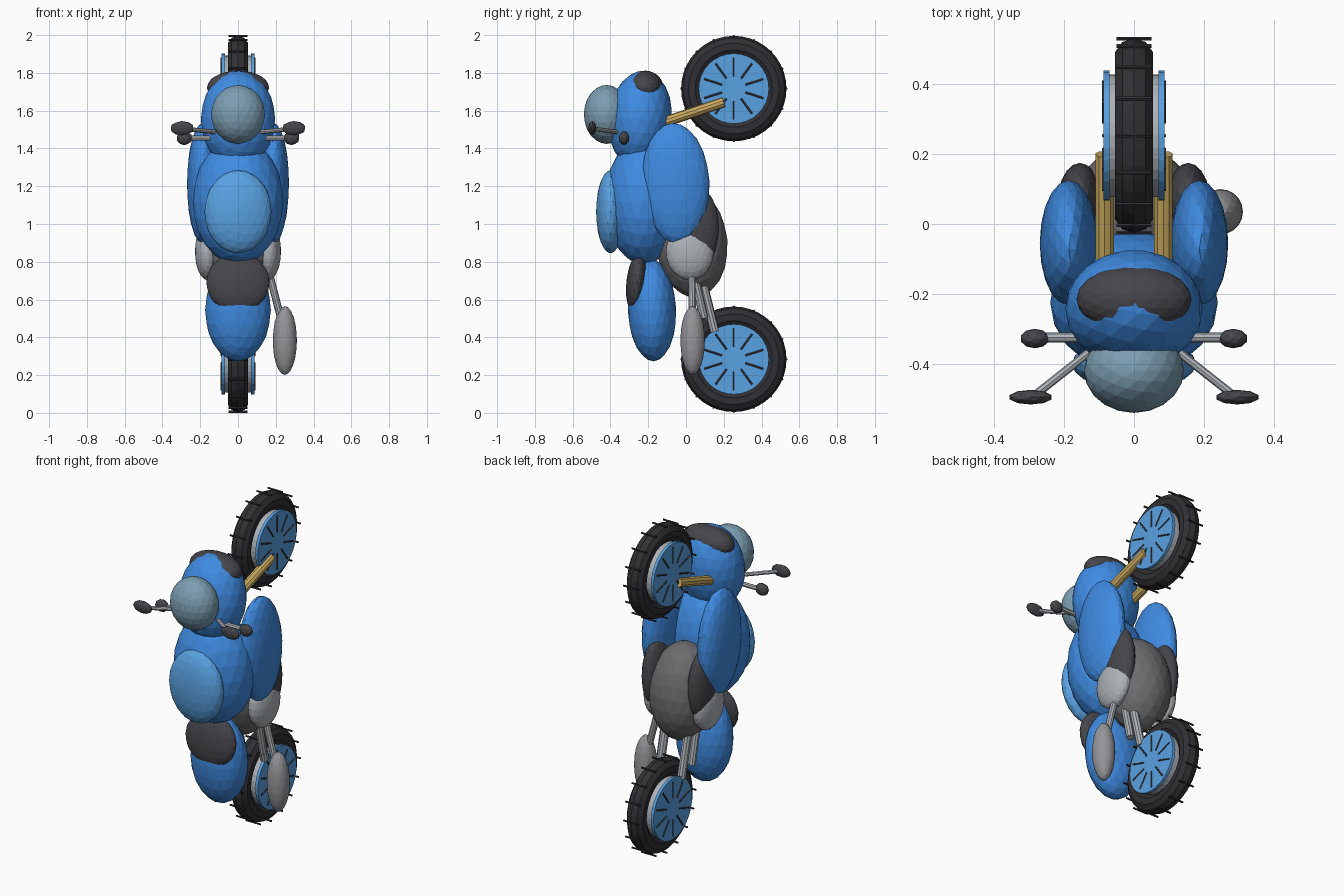
import bpy, math
from mathutils import Vector, Matrix

if "Cube" in bpy.data.objects:
    bpy.data.objects.remove(bpy.data.objects["Cube"])


def mat(name, r, g, b):
    m = bpy.data.materials.new(name)
    m.diffuse_color = (r, g, b, 1)
    m.use_nodes = True
    m.node_tree.nodes["Principled BSDF"].inputs["Base Color"].default_value = m.diffuse_color
    return m


BLUE = mat("paint_blue", 0.05, 0.26, 0.76)
SKY = mat("light_blue", 0.10, 0.36, 0.76)
GLASS = mat("lamp_glass", 0.20, 0.34, 0.44)
DARK = mat("dark_grey", 0.06, 0.06, 0.07)
RUBBER = mat("rubber", 0.03, 0.03, 0.035)
GREY = mat("engine_grey", 0.15, 0.15, 0.16)
STEEL = mat("steel", 0.42, 0.45, 0.48)
EXHAUST = mat("exhaust_grey", 0.30, 0.30, 0.32)
GOLD = mat("fork_gold", 0.62, 0.42, 0.12)


def finish(name, m):
    o = bpy.context.object
    o.name = name
    o.data.materials.append(m)
    return o


def egg(name, c, r, m, tilt=(0, 0, 0), sub=3):
    """Faceted ellipsoid with centre c, radii r and tilt in degrees."""
    bpy.ops.mesh.primitive_ico_sphere_add(
        subdivisions=sub, radius=1, location=c,
        rotation=[math.radians(t) for t in tilt])
    bpy.context.object.scale = r
    return finish(name, m)


def rod(name, a, b, r, m, sides=10):
    """Cylinder from a to b."""
    a, b = Vector(a), Vector(b)
    d = b - a
    bpy.ops.mesh.primitive_cylinder_add(
        vertices=sides, radius=r, depth=d.length, location=(a + b) / 2,
        rotation=d.to_track_quat('Z', 'Y').to_euler())
    return finish(name, m)


def side(s, p):
    return (s * p[0], p[1], p[2])


# Wheels: tyre, tread bars, hub, discs and spokes
def wheel(name, cy, cz):
    bpy.ops.mesh.primitive_torus_add(
        location=(0, cy, cz), rotation=(0, math.pi / 2, 0),
        major_segments=40, minor_segments=10, major_radius=0.222, minor_radius=0.057)
    finish(name + "_tyre", RUBBER)
    rod(name + "_hub", (-0.072, cy, cz), (0.072, cy, cz), 0.175, STEEL, 32)
    for i in range(16):
        a = i * math.tau / 16
        y, z = cy + 0.278 * math.cos(a), cz + 0.278 * math.sin(a)
        rod(name + "_tread", (-0.05, y, z), (0.05, y, z), 0.006, RUBBER, 6)
    for s in (-1, 1):
        rod(name + "_disc", (s * 0.070, cy, cz), (s * 0.088, cy, cz), 0.186, SKY, 32)
        for i in range(10):
            a = math.pi / 2 + i * math.tau / 10
            u = Vector((0, math.cos(a), math.sin(a)))
            c = Vector((s * 0.088, cy, cz))
            rod(name + "_spoke", c + u * 0.065, c + u * 0.165, 0.005, DARK, 6)


wheel("front_wheel", 0.253, 1.717)
wheel("rear_wheel", 0.253, 0.284)

# Central bodywork
egg("front_cowl", (0, -0.243, 1.555), (0.197, 0.168, 0.258), BLUE, (-6, 0, 0))
egg("windscreen", (0, -0.215, 1.722), (0.165, 0.095, 0.09), DARK)
egg("headlamp", (0, -0.42, 1.58), (0.143, 0.121, 0.156), GLASS)
egg("tank", (0, -0.225, 1.12), (0.24, 0.205, 0.335), BLUE)
egg("tank_panel", (0, -0.40, 1.065), (0.178, 0.076, 0.22), SKY)
egg("tail", (0, -0.18, 0.545), (0.174, 0.128, 0.272), BLUE, (2, 0, 0))
egg("seat", (0, -0.26, 0.69), (0.168, 0.056, 0.158), DARK, (-6, 0, 0))
egg("engine", (0, 0.03, 0.9), (0.19, 0.19, 0.29), GREY, (5, 0, 0))

# Mirrored parts
for s, n in ((-1, "left_"), (1, "right_")):
    egg(n + "fairing", side(s, (0.187, -0.055, 1.215)), (0.083, 0.18, 0.32), BLUE, (3, 0, 0))
    egg(n + "engine_shroud", side(s, (0.155, 0.055, 0.98)), (0.065, 0.12, 0.22), DARK)
    egg(n + "engine_cover", side(s, (0.162, 0.02, 0.855)), (0.066, 0.127, 0.152), STEEL)
    rod(n + "fork", side(s, (0.084, -0.16, 1.525)), side(s, (0.084, 0.2, 1.645)), 0.028, GOLD)
    rod(n + "swingarm", side(s, (0.075, 0.075, 0.74)), side(s, (0.075, 0.152, 0.43)), 0.025, STEEL)
    rod(n + "strut", side(s, (0.105, 0.04, 0.74)), side(s, (0.105, 0.095, 0.50)), 0.023, STEEL)
    # Handlebar with grip, and mirror on its stalk
    rod(n + "handlebar", side(s, (0.10, -0.325, 1.455)), side(s, (0.26, -0.325, 1.455)), 0.014, STEEL, 8)
    egg(n + "grip", side(s, (0.284, -0.328, 1.455)), (0.042, 0.028, 0.037), DARK, sub=2)
    rod(n + "mirror_stalk", side(s, (0.10, -0.345, 1.485)), side(s, (0.28, -0.487, 1.503)), 0.012, STEEL, 8)
    egg(n + "mirror", side(s, (0.296, -0.496, 1.507)), (0.063, 0.021, 0.038), DARK, sub=2)

# Exhaust on the right side only
rod("exhaust_pipe", (0.165, 0.03, 0.74), (0.24, 0.035, 0.45), 0.02, STEEL)
egg("muffler", (0.248, 0.035, 0.383), (0.064, 0.065, 0.182), EXHAUST)
